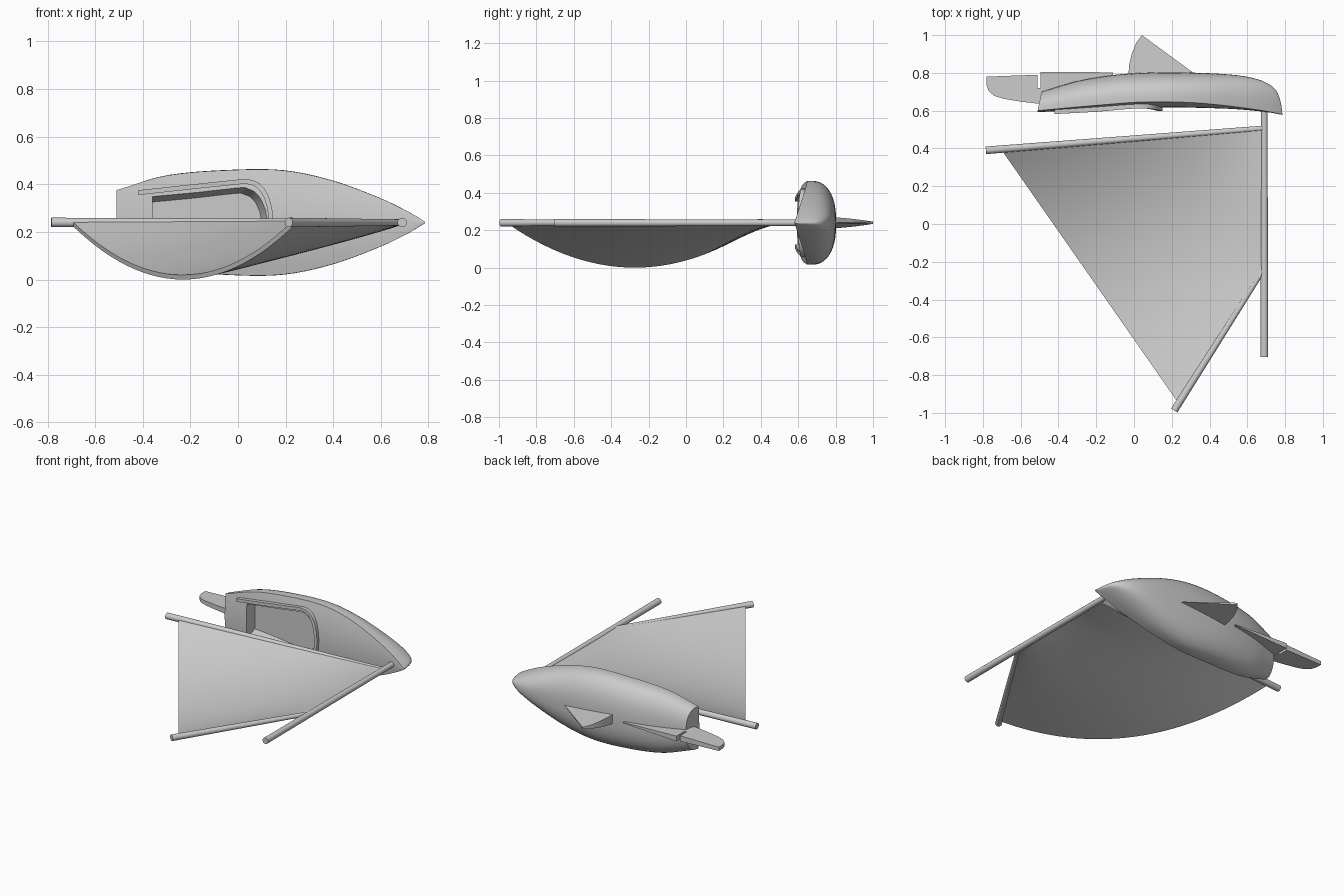
import bpy, bmesh, math
from mathutils import Vector

if "Cube" in bpy.data.objects:
    bpy.data.objects.remove(bpy.data.objects["Cube"])

ZC = 0.24  # height of the boat's centreline (it lies on its side)


def make(name, verts, faces, angle=35):
    me = bpy.data.meshes.new(name)
    me.from_pydata([tuple(v) for v in verts], [], faces)
    bm = bmesh.new()
    bm.from_mesh(me)
    bmesh.ops.recalc_face_normals(bm, faces=bm.faces)
    bm.to_mesh(me)
    bm.free()
    ob = bpy.data.objects.new(name, me)
    bpy.context.collection.objects.link(ob)
    smooth(ob, angle)
    return ob


def smooth(ob, angle=35):
    bpy.ops.object.select_all(action='DESELECT')
    bpy.context.view_layer.objects.active = ob
    ob.select_set(True)
    bpy.ops.object.shade_smooth_by_angle(angle=math.radians(angle))


def loft(name, rings, closed=True, angle=35):
    n = len(rings[0])
    verts = [v for r in rings for v in r]
    faces = [(i*n + j, i*n + (j+1) % n, (i+1)*n + (j+1) % n, (i+1)*n + j)
             for i in range(len(rings)-1) for j in range(n)]
    faces += [tuple(range(n)), tuple(range(len(verts)-n, len(verts)))]
    return make(name, verts, faces, angle)


def interp(tab, x):
    """Smooth cubic interpolation through (x, y) pairs."""
    def slope(i):
        a, b = tab[max(i-1, 0)], tab[min(i+1, len(tab)-1)]
        return (b[1]-a[1]) / (b[0]-a[0])
    x = min(max(x, tab[0][0]), tab[-1][0])
    i = max(k for k in range(len(tab)-1) if tab[k][0] <= x)
    (x0, y0), (x1, y1) = tab[i], tab[i+1]
    d = x1-x0
    t = (x-x0)/d
    return ((2*t**3-3*t*t+1)*y0 + (t**3-2*t*t+t)*d*slope(i)
            + (3*t*t-2*t**3)*y1 + (t**3-t*t)*d*slope(i+1))


def plate(name, pts):
    """Blade in the xy plane; each point is (x, y, half thickness)."""
    return loft(name, [[(x, y, ZC + s*t) for x, y, t in pts] for s in (-1, 1)], angle=25)


def spar(name, a, b, r0, r1, sides=20):
    a, b = Vector(a), Vector(b)
    d = (b-a).normalized()
    u = d.cross(Vector((0, 0, 1)))
    w = Vector((0, 0, 1))
    return loft(name, [[p + r*(math.cos(k*math.tau/sides)*u + math.sin(k*math.tau/sides)*w)
                        for k in range(sides)] for p, r in ((a, r0), (b, r1))])


# Hull: half beam, sheer, deck centre and bottom lines along x
BEAM = [(-.51, .14), (-.3, .203), (0, .228), (.2, .224), (.4, .18), (.6, .104),
        (.7, .055), (.75, .026), (.775, .01), (.785, .003)]
SHEER = [(-.51, .60), (-.2, .628), (.05, .646), (.3, .643), (.5, .625), (.7, .597), (.785, .58)]
DECK = [(-.51, .592), (-.2, .608), (.15, .617), (.5, .61), (.7, .593), (.785, .578)]
BOTTOM = [(-.51, .70), (-.3, .757), (-.1, .79), (.1, .802), (.35, .80), (.55, .787),
          (.66, .765), (.72, .737), (.76, .695), (.78, .63), (.785, .585)]

stations = [-.51 + 1.23*i/28 for i in range(29)] + [.735, .75, .76, .77, .776, .781, .785]
rings = []
for x in stations:
    h, ys, yc, yb = (interp(t, x) for t in (BEAM, SHEER, DECK, BOTTOM))
    ring = []
    for j in range(-6, 6):  # cambered deck
        f = j/6
        ring.append((x, yc + (ys-yc)*f*f, ZC + h*.97*f))
    for j in range(25):  # rounded bottom
        a = math.pi*j/24
        c, s = math.cos(a), math.sin(a)
        e = 2/2.5
        sy = abs(s)**e
        z = h*math.copysign(abs(c)**e, c)*(1 - .03*max(0, 1-2*sy))
        rake = .02*sy*max(0, 1-(x+.51)/.2)
        ring.append((x + rake, ys + (yb-ys)*sy, ZC + z))
    rings.append(ring)
hull = loft("hull", rings, angle=40)

# Cockpit recess cut out of the deck
half = [(-.36, .11), (-.2, .128), (0, .155), (.035, .158), (.075, .14), (.10, .11), (.12, .06)]
outline = half + [(.13, 0)] + [(x, -z) for x, z in reversed(half)]
cutter = loft("cockpit_cutter", [
    [(x, .5, ZC + z) for x, z in outline],
    [(x, .6, ZC + z) for x, z in outline],
    [(-.36 + (x+.36)*.94, .69, ZC + z*.78) for x, z in outline]])
cutter.hide_render = True
cutter.hide_viewport = True
mod = hull.modifiers.new("cockpit", 'BOOLEAN')
mod.operation = 'DIFFERENCE'
mod.solver = 'EXACT'
mod.object = cutter
bpy.context.view_layer.objects.active = hull
cutter.hide_viewport = False
bpy.context.view_layer.update()
bpy.ops.object.select_all(action='DESELECT')
hull.select_set(True)
bpy.ops.object.modifier_apply(modifier=mod.name)
bpy.data.objects.remove(cutter)
smooth(hull, 35)

# Coaming: raised rim round the sides and front of the cockpit
side = [(-.42, .125), (-.2, .149), (0, .170), (.03, .172), (.06, .168), (.085, .155),
        (.105, .133), (.12, .105), (.133, .06)]
path = side + [(.14, 0)] + [(x, -z) for x, z in reversed(side)]
TOP = [(-.42, .582), (-.2, .594), (0, .612), (.08, .61), (.14, .598)]
rings = []
for i, (x, z) in enumerate(path):
    a, b = path[max(i-1, 0)], path[min(i+1, len(path)-1)]
    d = Vector((b[0]-a[0], b[1]-a[1])).normalized()
    nx, nz = -d.y*.01, d.x*.01
    y = interp(TOP, x)
    rings.append([(x+s*nx, yy, ZC+z+s*nz) for s, yy in ((-1, y), (1, y), (1, y+.03), (-1, y+.03))])
loft("cockpit_coaming", rings)

# Keel fin, skeg and rudder
plate("keel_fin", [(-.03, .78, .03), (-.026, .84, .026), (-.012, .90, .02), (.012, .96, .012),
                   (.042, 1.0, .006), (.315, .80, .001), (.32, .78, .001)])
plate("skeg", [(-.505, .69, .017), (-.495, .72, .017), (-.495, .805, .017),
               (-.11, .803, .003), (-.11, .76, .003)])
plate("rudder", [(-.782, .78, .012), (-.51, .79, .018), (-.51, .72, .018), (-.49, .72, .018),
                 (-.49, .635, .018), (-.60, .648, .016), (-.69, .663, .014), (-.74, .678, .012),
                 (-.77, .705, .012), (-.782, .74, .012)])

# Mast, boom and the upper spar
spar("mast", (.69, .62, ZC), (.69, -.705, ZC), .017, .02)
spar("boom", (.69, .507, ZC), (-.784, .39, ZC), .014, .02)
spar("upper_spar", (.69, -.235, ZC), (.213, -.987, ZC), .013, .02)

# Sail: straight on the spars, billowing towards its free edge
N, M = 20, 28
foot = Vector((.685, .505, ZC)), Vector((-.70, .395, ZC))
head = Vector((.685, -.235, ZC)), Vector((.235, -.945, ZC))
verts = []
for i in range(N+1):
    u = i/N
    p, q = foot[0].lerp(foot[1], u), head[0].lerp(head[1], u)
    for j in range(M+1):
        v = j/M
        verts.append(p.lerp(q, v) - Vector((0, 0, .23*4*v*(1-v)*u**.92)))
faces = [(i*(M+1)+j, i*(M+1)+j+1, (i+1)*(M+1)+j+1, (i+1)*(M+1)+j)
         for i in range(N) for j in range(M)]
sail = make("sail", verts, faces)
sol = sail.modifiers.new("thickness", 'SOLIDIFY')
sol.thickness = .02
sol.offset = 0
bpy.ops.object.modifier_apply(modifier=sol.name)
smooth(sail, 35)
